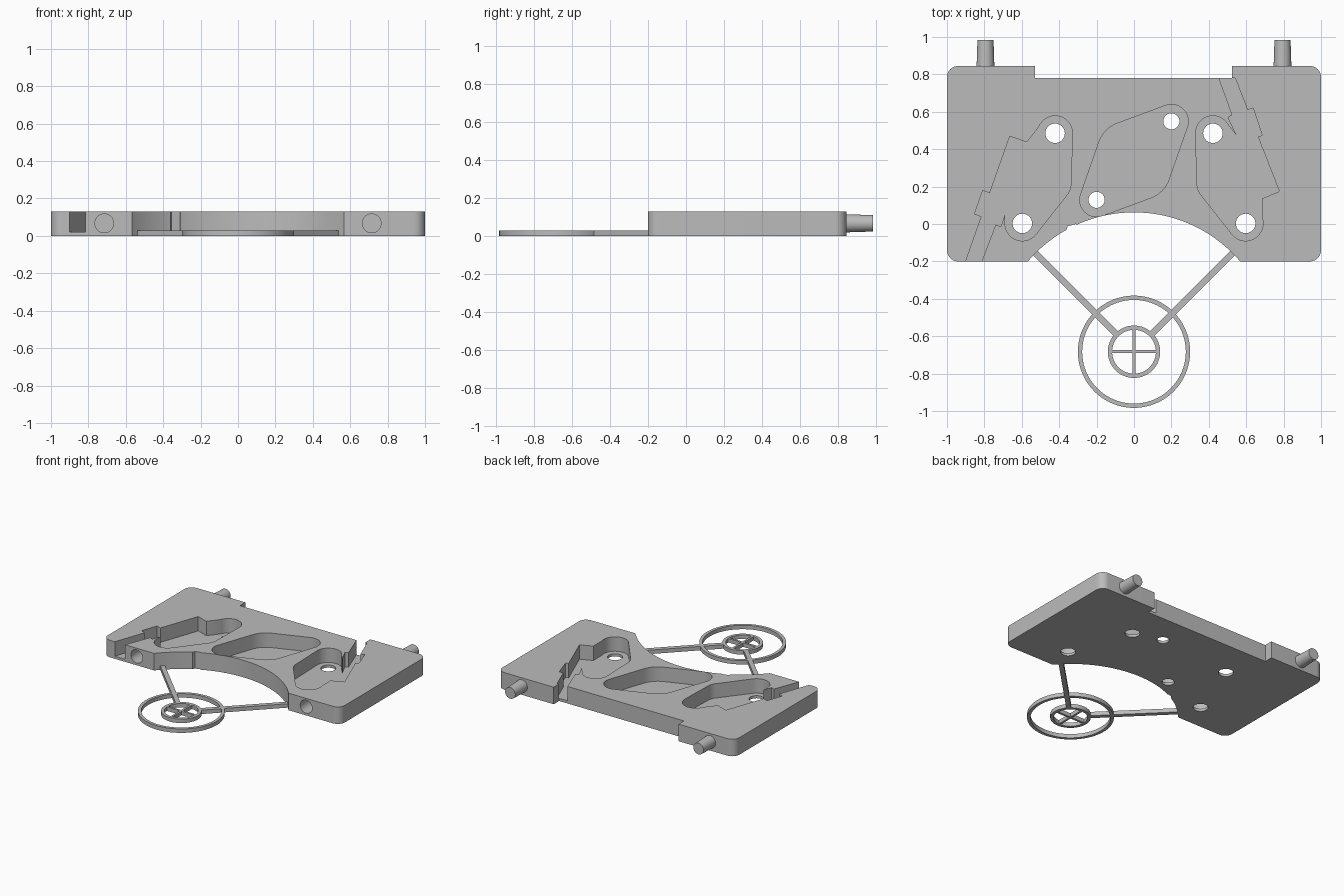
import bpy, bmesh
from math import sin, cos, pi, acos, radians
from mathutils import Matrix, Vector
from mathutils.geometry import convex_hull_2d

if "Cube" in bpy.data.objects:
    bpy.data.objects.remove(bpy.data.objects["Cube"])

grey = bpy.data.materials.new("plain_grey")
grey.use_nodes = True
grey.diffuse_color = (0.5, 0.5, 0.5, 1)
grey.node_tree.nodes["Principled BSDF"].inputs["Base Color"].default_value = (0.5, 0.5, 0.5, 1)

HEIGHT, FLOOR, THIN = 0.13, 0.02, 0.03
CENTRE, ARC = Vector((0, -0.683)), 0.745


def finish(name, bm):
    bmesh.ops.recalc_face_normals(bm, faces=bm.faces)
    mesh = bpy.data.meshes.new(name)
    bm.to_mesh(mesh)
    bm.free()
    mesh.materials.append(grey)
    ob = bpy.data.objects.new(name, mesh)
    bpy.context.collection.objects.link(ob)
    return ob


def prism(name, points, z0, z1):
    bm = bmesh.new()
    face = bm.faces.new([bm.verts.new((p[0], p[1], z0)) for p in points])
    new = bmesh.ops.extrude_face_region(bm, geom=[face])["geom"]
    verts = [g for g in new if isinstance(g, bmesh.types.BMVert)]
    bmesh.ops.translate(bm, verts=verts, vec=(0, 0, z1 - z0))
    return finish(name, bm)


def arc(x, y, r, a0, a1, n):
    return [(x + r * cos(a0 + (a1 - a0) * i / n), y + r * sin(a0 + (a1 - a0) * i / n))
            for i in range(n + 1)]


def hull(circles):
    pts = [Vector(p) for c in circles for p in arc(*c, 0, 2 * pi, 64)[:-1]]
    return [pts[i] for i in convex_hull_2d(pts)]


def rod(name, x, y0, y1, r0, r1):
    bm = bmesh.new()
    bmesh.ops.create_cone(bm, cap_ends=True, segments=40, radius1=r0, radius2=r1, depth=y1 - y0,
                          matrix=Matrix.Translation((x, (y0 + y1) / 2, 0.067))
                          @ Matrix.Rotation(-pi / 2, 4, 'X'))
    return finish(name, bm)


def cut(target, cutter):
    cutter.hide_render = True
    mod = target.modifiers.new("cut", 'BOOLEAN')
    mod.operation, mod.solver, mod.object = 'DIFFERENCE', 'EXACT', cutter
    bpy.context.view_layer.objects.active = target
    bpy.ops.object.modifier_apply(modifier=mod.name)
    bpy.data.objects.remove(cutter)


def ring(name, r_in, r_out, n):
    bm = bmesh.new()
    loops = []
    for r, z in ((r_in, 0), (r_out, 0), (r_out, THIN), (r_in, THIN)):
        loops.append([bm.verts.new((*p, z)) for p in arc(*CENTRE, r, 0, 2 * pi, n)[:-1]])
    for k in range(4):
        a, b = loops[k], loops[(k + 1) % 4]
        for i in range(n):
            j = (i + 1) % n
            bm.faces.new((a[i], a[j], b[j], b[i]))
    return finish(name, bm)


def bar(name, angle, r0, r1, width):
    d = Vector((cos(angle), sin(angle)))
    s = Vector((-d.y, d.x)) * width / 2
    pts = [CENTRE + d * r0 - s, CENTRE + d * r1 - s, CENTRE + d * r1 + s, CENTRE + d * r0 + s]
    return prism(name, pts, 0, THIN)


# Main plate: rounded corners, shallow back recess, curved front cut-out
R, FRONT, BACK = 0.06, -0.2, 0.845
end = acos((FRONT - CENTRE.y) / ARC)
outline = arc(*CENTRE, ARC, pi / 2 + end, pi / 2 - end, 64)
outline += arc(1 - R, FRONT + R, R, -pi / 2, 0, 10)
outline += arc(1 - R, BACK - R, R, 0, pi / 2, 10)
outline += [(0.525, BACK), (0.525, 0.78), (-0.53, 0.78), (-0.53, BACK)]
outline += arc(R - 1, BACK - R, R, pi / 2, pi, 10)
outline += arc(R - 1, FRONT + R, R, pi, 1.5 * pi, 10)
plate = prism("base_plate", outline, 0, HEIGHT)

# Pockets: rounded hulls around the pivots, then side channels and latch slots
pockets = [
    hull([(0.2, 0.549, 0.09), (-0.034, 0.386, 0.162), (-0.2, 0.129, 0.09), (0.034, 0.292, 0.162)]),
    [(-0.664, 0.469), (-0.573, 0.437), (-0.5, 0.53), (-0.423, 0.485), (-0.44, 0.2), (-0.6, 0.003),
     (-0.692, 0.01), (-0.686, 0.137), (-0.822, -0.22), (-0.907, -0.22)],
    [(0.777, 0.174), (0.686, 0.137), (0.686, 0.005), (0.594, 0.003), (0.44, 0.2), (0.42, 0.485),
     (0.49, 0.545), (0.578, 0.437), (0.451, 0.79), (0.51, 0.79), (0.541, 0.78)],
    [(-0.809, 0.179), (-0.74, 0.153), (-0.79, 0.03), (-0.852, 0.055)],
    [(-0.7, 0.14), (-0.686, 0.137), (-0.681, 0.078), (-0.712, -0.014), (-0.75, 0.0)],
    [(0.58, 0.6), (0.637, 0.62), (0.685, 0.474), (0.64, 0.46)],
    [(0.54, 0.59), (0.503, 0.57), (0.555, 0.46), (0.578, 0.437), (0.6, 0.45)],
]
for side in (-1, 1):
    pockets.append(hull([(side * 0.422, 0.485, 0.093), (side * 0.597, 0.003, 0.093),
                         (side * 0.437, 0.217, 0.1)]))
# Right-hand channel leans the other way, so its wall follows the back recess
pockets[2][8] = (0.451, 0.79)
for points in pockets:
    cut(plate, prism("pocket_cutter", points, FLOOR, 0.2))

# Small step in the curved edge
cut(plate, prism("step_cutter", [(-0.37, -0.06), (-0.355, -0.012), (-0.31, 0.0), (-0.29, -0.03)],
                 -0.1, 0.2))

# Pivot holes and front sockets
holes = [(0.2, 0.549, 0.043), (-0.2, 0.129, 0.043)]
for side in (-1, 1):
    holes += [(side * 0.422, 0.485, 0.052), (side * 0.597, 0.003, 0.052)]
    cut(plate, rod("socket_cutter", side * 0.715, -0.3, -0.08, 0.05, 0.05))
for h in holes:
    cut(plate, prism("hole_cutter", arc(*h, 0, 2 * pi, 40)[:-1], -0.1, 0.2))

parts = [plate]

# Rear pegs and sight support arms
for side, label in ((-1, "right"), (1, "left")):
    parts.append(rod(label + "_peg", side * 0.794, 0.83, 0.985, 0.048, 0.043))
    parts.append(bar(label + "_arm", pi / 2 - side * pi / 4, 0.13, 0.76, 0.034))

# Sight rings and cross bars
parts.append(ring("outer_ring", 0.277, 0.3, 96))
parts.append(ring("inner_ring", 0.117, 0.14, 64))
parts.append(bar("cross_bar_x", 0, -0.12, 0.12, 0.016))
parts.append(bar("cross_bar_y", pi / 2, -0.12, 0.12, 0.016))

bpy.ops.object.select_all(action='DESELECT')
for ob in parts:
    ob.select_set(True)
bpy.context.view_layer.objects.active = plate
bpy.ops.object.shade_smooth_by_angle(angle=radians(30))
